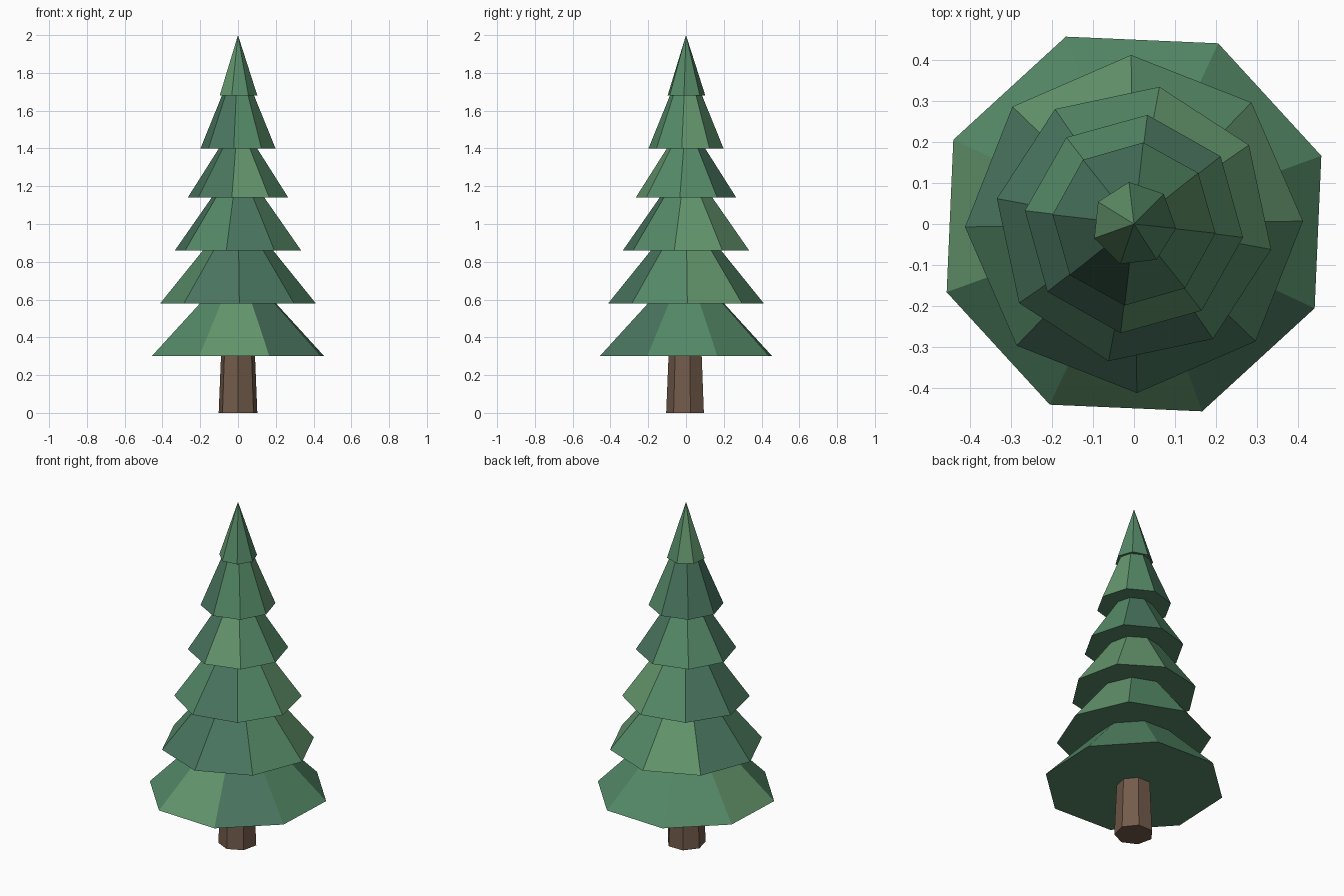
import bpy, bmesh
from math import radians, cos, sin, tau

if "Cube" in bpy.data.objects:
    bpy.data.objects.remove(bpy.data.objects["Cube"])


def material(name, rgb):
    m = bpy.data.materials.new(name)
    m.diffuse_color = (*rgb, 1)
    m.use_nodes = True
    m.node_tree.nodes["Principled BSDF"].inputs["Base Color"].default_value = m.diffuse_color
    return m


GREENS = {
    "L": material("light_green", (0.125, 0.30, 0.15)),
    "M": material("mid_green", (0.09, 0.25, 0.135)),
    "D": material("dark_green", (0.068, 0.18, 0.115)),
}
BARK = material("bark", (0.17, 0.105, 0.07))


def ring(bm, sides, radius, z, turn):
    return [bm.verts.new((radius * cos(radians(turn) + tau * i / sides),
                          radius * sin(radians(turn) + tau * i / sides), z))
            for i in range(sides)]


def finish(bm, name, mats):
    bmesh.ops.recalc_face_normals(bm, faces=bm.faces[:])
    me = bpy.data.meshes.new(name)
    bm.to_mesh(me)
    bm.free()
    for m in mats:
        me.materials.append(m)
    ob = bpy.data.objects.new(name, me)
    bpy.context.collection.objects.link(ob)
    return ob


def tier(name, radius, z, tip, turn, shades):
    """Closed cone with one shade letter per side."""
    n = len(shades)
    bm = bmesh.new()
    base = ring(bm, n, radius, z, turn)
    apex = bm.verts.new((0, 0, tip))
    for i, s in enumerate(shades):
        f = bm.faces.new((base[i], base[(i + 1) % n], apex))
        f.material_index = "LMD".index(s)
    under = bm.faces.new(base[::-1])
    under.material_index = 1
    return finish(bm, name, [GREENS[k] for k in "LMD"])


# Trunk: tapered seven-sided post
bm = bmesh.new()
low = ring(bm, 7, 0.105, 0.0, -90)
high = ring(bm, 7, 0.092, 0.31, -90)
for i in range(7):
    j = (i + 1) % 7
    bm.faces.new((low[i], low[j], high[j], high[i]))
bm.faces.new(low[::-1])
bm.faces.new(high)
finish(bm, "trunk", [BARK])

# Branch tiers: radius, base height, tip height, rotation, side shades
TIERS = [
    (0.486, 0.30, 0.80, 20, "MMMLMLDM"),
    (0.412, 0.58, 1.09, 1, "LMLDMDDM"),
    (0.340, 0.86, 1.34, -10.5, "LLMDDMDM"),
    (0.268, 1.14, 1.56, -7, "MDMMDDLM"),
    (0.200, 1.40, 1.89, -6.5, "LMDDDDMM"),
    (0.103, 1.68, 2.00, -6, "MMLLLMM"),
]
for k, args in enumerate(TIERS, 1):
    tier(f"branch_tier_{k}", *args)
